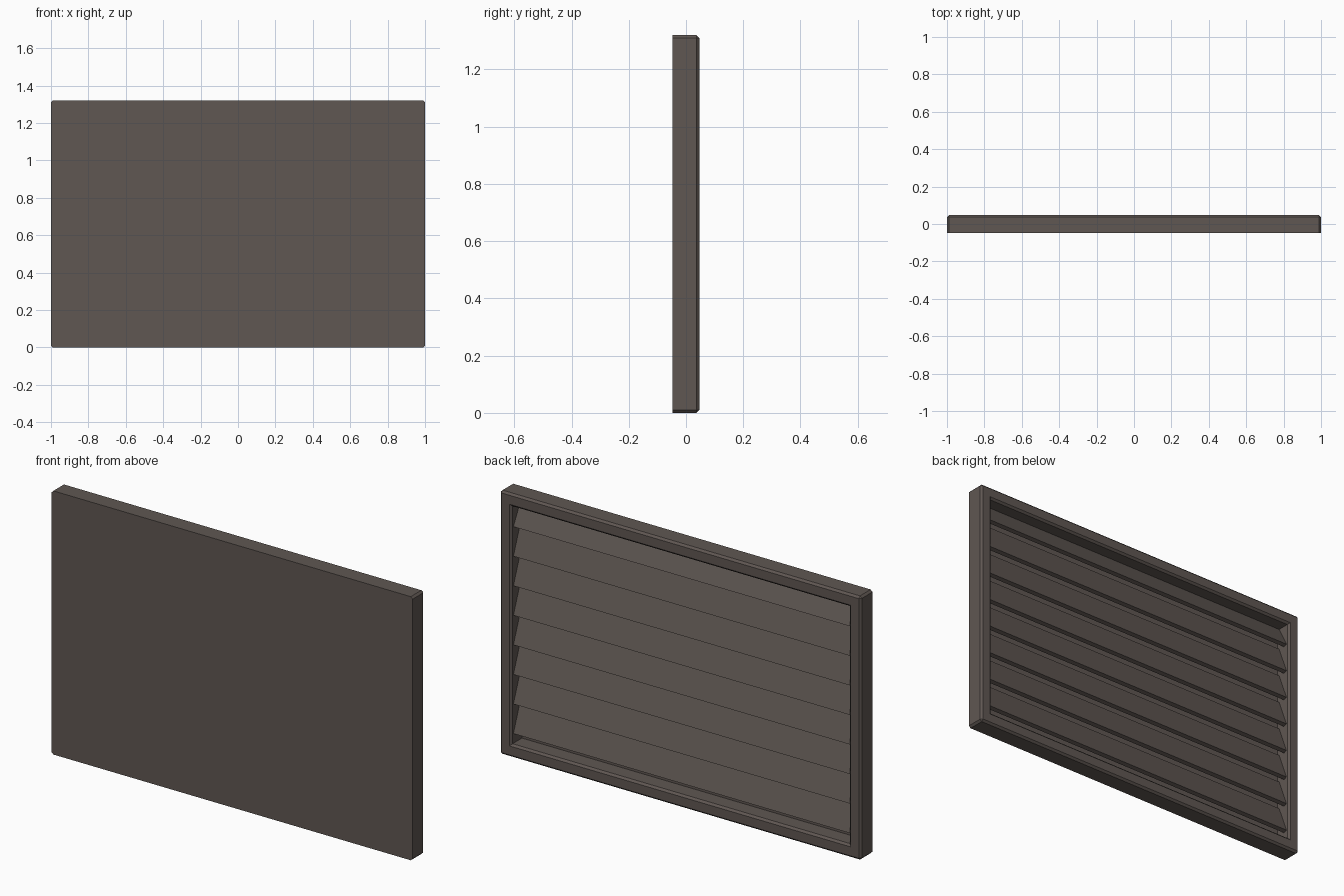
import bpy, bmesh
from mathutils import Vector

if "Cube" in bpy.data.objects:
    bpy.data.objects.remove(bpy.data.objects["Cube"])

W, H, D = 2.0, 1.32, 0.094      # overall size
RIM, LIP, CHAMFER = 0.055, 0.01, 0.01
FLOOR_Y = -0.037                # inner face of the front panel

mat = bpy.data.materials.new("dark_paint")
mat.diffuse_color = (0.115, 0.095, 0.085, 1)
mat.use_nodes = True
mat.node_tree.nodes["Principled BSDF"].inputs["Base Color"].default_value = mat.diffuse_color


def finish(bm, name):
    bmesh.ops.recalc_face_normals(bm, faces=bm.faces[:])
    mesh = bpy.data.meshes.new(name)
    bm.to_mesh(mesh)
    bm.free()
    obj = bpy.data.objects.new(name, mesh)
    mesh.materials.append(mat)
    bpy.context.collection.objects.link(obj)
    return obj


def inset_back(bm, face, width, y):
    """Inset the back face and move it to depth y."""
    bmesh.ops.inset_region(bm, faces=[face], thickness=width, use_even_offset=True)
    for v in face.verts:
        v.co.y = y


# Frame and solid front panel: chamfered tray open to the back
bm = bmesh.new()
bmesh.ops.create_cube(bm, size=1)
for v in bm.verts:
    v.co = Vector((v.co.x * W, v.co.y * D, (v.co.z + 0.5) * H))
soft = [e for e in bm.edges if max(v.co.y for v in e.verts) > 0]
bmesh.ops.bevel(bm, geom=soft, offset=CHAMFER, segments=1, profile=0.5,
                affect='EDGES')
bm.normal_update()
back = max(bm.faces, key=lambda f: f.calc_center_median().y)
inset_back(bm, back, RIM - CHAMFER, D / 2)
inset_back(bm, back, LIP, D / 2 - LIP)
well = bmesh.ops.extrude_face_region(bm, geom=[back])["geom"]
for v in (g for g in well if isinstance(g, bmesh.types.BMVert)):
    v.co.y = FLOOR_Y
if back.is_valid:
    bmesh.ops.delete(bm, geom=[back], context='FACES_ONLY')
finish(bm, "frame")

# Louvre slats: thin boards, lower edge leaning out to the back
COUNT, PITCH, FIRST = 8, 0.148, 0.113
half = W / 2 - RIM - LIP
profile = [(0.03, 0.0), (-0.025, 0.145), (-0.036, 0.14), (0.011, -0.007)]
for i in range(COUNT):
    bm = bmesh.new()
    z0 = FIRST + i * PITCH
    ends = [[bm.verts.new((x, y, min(z0 + z, H - RIM - LIP))) for y, z in profile]
            for x in (-half, half)]
    bm.faces.new(ends[0])
    bm.faces.new(ends[1][::-1])
    for k in range(4):
        n = (k + 1) % 4
        bm.faces.new((ends[0][k], ends[0][n], ends[1][n], ends[1][k]))
    finish(bm, f"slat_{i + 1}")
